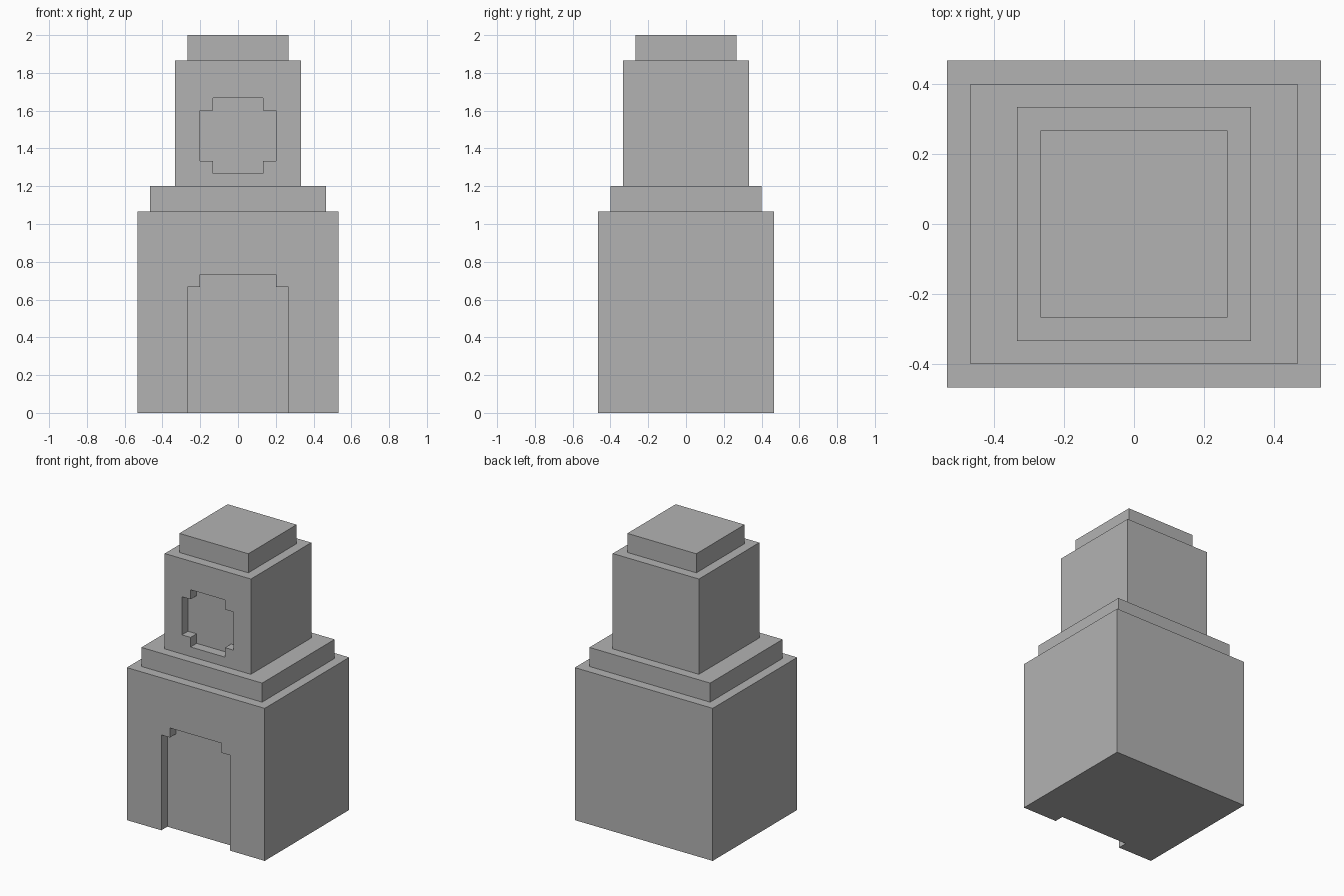
import bpy
import bmesh

if "Cube" in bpy.data.objects:
    bpy.data.objects.remove(bpy.data.objects["Cube"], do_unlink=True)

U = 1 / 15  # block unit

stone = bpy.data.materials.new("grey_stone")
stone.use_nodes = True
GREY = (0.45, 0.45, 0.45, 1)
stone.diffuse_color = GREY
stone.node_tree.nodes["Principled BSDF"].inputs["Base Color"].default_value = GREY


def prism(name, outline, y0, y1):
    """Extrude an x-z outline from y0 to y1, all in block units."""
    bm = bmesh.new()
    face = bm.faces.new([bm.verts.new((x * U, y0 * U, z * U)) for x, z in outline])
    grown = bmesh.ops.extrude_face_region(bm, geom=[face])["geom"]
    verts = [v for v in grown if isinstance(v, bmesh.types.BMVert)]
    bmesh.ops.translate(bm, verts=verts, vec=(0, (y1 - y0) * U, 0))
    bmesh.ops.recalc_face_normals(bm, faces=bm.faces)
    mesh = bpy.data.meshes.new(name)
    bm.to_mesh(mesh)
    bm.free()
    mesh.materials.append(stone)
    obj = bpy.data.objects.new(name, mesh)
    bpy.context.collection.objects.link(obj)
    return obj


def mirrored(half):
    """Close a right-hand half outline with its mirror image."""
    return half + [(-x, z) for x, z in reversed(half)]


def block(name, half_x, half_y, z0, z1):
    return prism(name, mirrored([(half_x, z0), (half_x, z1)]), -half_y, half_y)


def recess(target, half, front):
    """Carve a one-unit-deep niche into the front face."""
    cutter = prism("niche_cutter", mirrored(half), front - 1, front + 1)
    cutter.hide_render = True
    mod = target.modifiers.new("niche", "BOOLEAN")
    mod.operation = "DIFFERENCE"
    mod.solver = "EXACT"
    mod.object = cutter
    bpy.context.view_layer.objects.active = target
    bpy.ops.object.modifier_apply(modifier=mod.name)
    bpy.data.objects.remove(cutter, do_unlink=True)


# Stacked tiers
base = block("base", 8, 7, 0, 16)
block("base_step", 7, 6, 16, 18)
tower = block("tower", 5, 5, 18, 28)
block("tower_cap", 4, 4, 28, 30)

# Doorway and round-cornered window niche
recess(base, [(4, -1), (4, 10), (3, 10), (3, 11)], -7)
recess(tower, [(2, 19), (2, 20), (3, 20), (3, 24), (2, 24), (2, 25)], -5)
